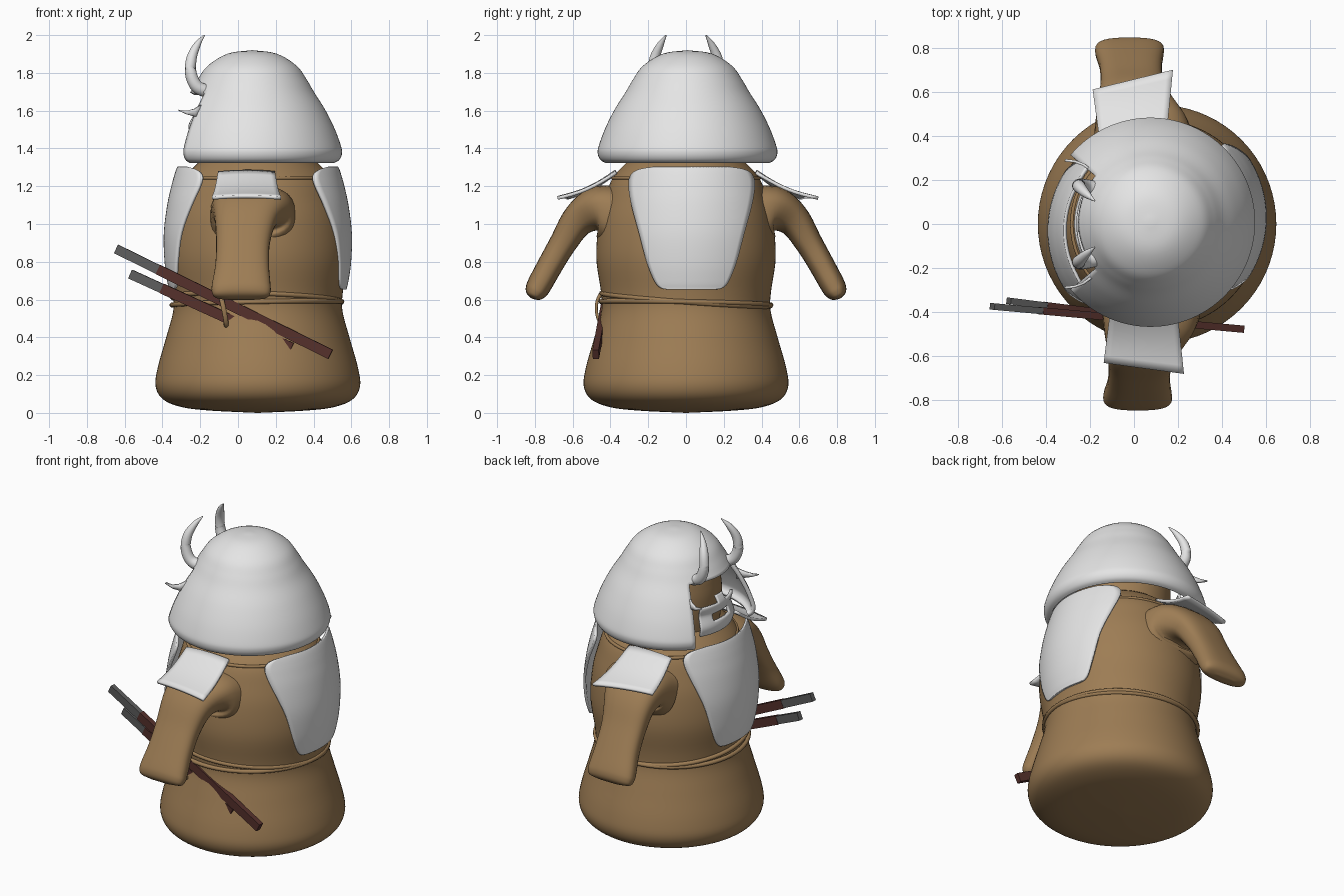
import bpy, bmesh, math
from mathutils import Vector, Matrix

if "Cube" in bpy.data.objects:
    bpy.data.objects.remove(bpy.data.objects["Cube"])


def material(name, rgb):
    m = bpy.data.materials.new(name)
    m.diffuse_color = (*rgb, 1)
    m.use_nodes = True
    m.node_tree.nodes["Principled BSDF"].inputs["Base Color"].default_value = m.diffuse_color
    return m


TAN = material("tan cloth", (0.34, 0.205, 0.09))
SILVER = material("silver plate", (0.78, 0.78, 0.78))
WOOD = material("dark red wood", (0.09, 0.03, 0.025))
GREY = material("grip grey", (0.11, 0.11, 0.11))


def smooth(points, n=5):
    """Catmull-Rom interpolation of tuples of any length."""
    p = [tuple(2 * a - b for a, b in zip(points[0], points[1]))] + list(points)
    p.append(tuple(2 * a - b for a, b in zip(points[-1], points[-2])))
    out = []
    for i in range(1, len(p) - 2):
        for k in range(n):
            t = k / n
            out.append(tuple(0.5 * (2 * b + (c - a) * t + (2 * a - 5 * b + 4 * c - d) * t * t
                                    + (3 * b - a - 3 * c + d) * t ** 3)
                             for a, b, c, d in zip(*p[i - 1:i + 3])))
    return out + [tuple(points[-1])]


def loft(name, rings, mat, closed=True, thick=0.0, cut=None, angle=50):
    """Skin a list of rings; optional cut rule removes faces, thick makes a shell."""
    bm = bmesh.new()
    rows = [[bm.verts.new(v) for v in r] for r in rings]
    n = len(rows[0])
    for a, b in zip(rows, rows[1:]):
        for i in range(n if closed else n - 1):
            j = (i + 1) % n
            bm.faces.new((a[i], a[j], b[j], b[i]))
    if closed and not thick:
        bm.faces.new(rows[0])
        bm.faces.new(rows[-1])
    if cut:
        gone = [f for f in bm.faces if cut(f.calc_center_median())]
        bmesh.ops.delete(bm, geom=gone, context='FACES')
    bmesh.ops.remove_doubles(bm, verts=bm.verts, dist=0.0005)
    bmesh.ops.recalc_face_normals(bm, faces=bm.faces)
    me = bpy.data.meshes.new(name)
    bm.to_mesh(me)
    bm.free()
    ob = bpy.data.objects.new(name, me)
    bpy.context.collection.objects.link(ob)
    me.materials.append(mat)
    if thick:
        s = ob.modifiers.new("shell", 'SOLIDIFY')
        s.thickness, s.offset = thick, 0
    finish(ob, angle)
    return ob


def finish(ob, angle=50):
    bpy.ops.object.select_all(action='DESELECT')
    ob.select_set(True)
    bpy.context.view_layer.objects.active = ob
    bpy.ops.object.shade_smooth_by_angle(angle=math.radians(angle))


def lathe(name, profile, cx, cy, mat, segs=72, **kw):
    rings = [[(cx + max(r, 0) * math.cos(math.tau * i / segs),
               cy + max(r, 0) * math.sin(math.tau * i / segs), z) for i in range(segs)]
             for r, z in smooth(profile)]
    return loft(name, rings, mat, **kw)


def tube(name, path, mat, segs=16):
    """Round tube through points (x, y, z, radius)."""
    pts = smooth(path)
    rings = []
    for i, p in enumerate(pts):
        c = Vector(p[:3])
        d = Vector(pts[min(i + 1, len(pts) - 1)][:3]) - Vector(pts[max(i - 1, 0)][:3])
        q = d.to_track_quat('Z', 'Y')
        rings.append([c + q @ Vector((p[3] * math.cos(math.tau * k / segs),
                                      p[3] * math.sin(math.tau * k / segs), 0))
                      for k in range(segs)])
    return loft(name, rings, mat)


def rope(name, loc, radius, rot=(0, 0, 0), minor=0.013, scale=(1, 1, 1)):
    bpy.ops.mesh.primitive_torus_add(location=loc, rotation=rot, major_radius=radius,
                                     minor_radius=minor, major_segments=64, minor_segments=10)
    ob = bpy.context.object
    ob.name = name
    ob.scale = scale
    ob.data.materials.append(TAN)
    finish(ob)


# Robe body and head
lathe("body", [(0, 0), (0.25, 0.012), (0.40, 0.03), (0.50, 0.07), (0.541, 0.14), (0.53, 0.24),
               (0.485, 0.40), (0.448, 0.54), (0.45, 0.64), (0.475, 0.82), (0.462, 1.0),
               (0.43, 1.13), (0.39, 1.24), (0.32, 1.32), (0.27, 1.36)], 0.105, 0, TAN)
lathe("head", [(0.26, 1.30), (0.275, 1.45), (0.27, 1.6), (0.22, 1.72), (0, 1.78)], 0.08, 0, TAN)

# Helmet with an open face towards -x
HX, HY = 0.075, 0.008


def face_opening(c):
    a = math.atan2(c.y - HY, -(c.x - HX))
    return c.z < 1.69 and abs(a) < math.radians(40)


lathe("helmet", [(0.43, 1.335), (0.452, 1.348), (0.463, 1.375), (0.458, 1.41), (0.425, 1.50),
                 (0.375, 1.60), (0.318, 1.69), (0.277, 1.76), (0.225, 1.83), (0.125, 1.89),
                 (0, 1.908)], HX, HY, SILVER, segs=108, thick=0.025, cut=face_opening, angle=40)

# Face mask with a mouth slot
mask = [[(0.07 - r * math.cos(a), r * math.sin(a), z)
         for a in [math.radians(-30 + 60 * i / 30) for i in range(31)]]
        for r, z in smooth([(0.325, 1.35), (0.335, 1.40), (0.315, 1.47), (0.325, 1.52), (0.30, 1.57)])]
loft("face_mask", mask, SILVER, closed=False, thick=0.015,
     cut=lambda c: (abs(c.y) < 0.08 and 1.425 < c.z < 1.47) or
                   (0.03 < abs(c.y) and c.z > 1.53))

# Horns and side flares of the helmet
for s, side in ((1, "left"), (-1, "right")):
    tube(side + "_horn", [(-0.16, s * .155, 1.70, .035), (-0.22, s * .17, 1.73, .034),
                          (-0.25, s * .175, 1.80, .031), (-0.245, s * .165, 1.88, .027),
                          (-0.215, s * .135, 1.95, .018), (-0.178, s * .105, 2.0, .003)], SILVER)
    flare = [[(-0.19, s * .24, 1.635 - .07 * t), (-0.23, s * .27, 1.61 - .04 * t),
              (-0.27, s * .285, 1.60 - .02 * t), (-0.315, s * .29, 1.605 - .005 * t)]
             for t in (0, 0.5, 1)]
    loft(side + "_helmet_flare", flare, SILVER, closed=False, thick=0.012)

# Chest and back plates: (z, half width, radius from the body axis)
outline = smooth([(0.655, 0.13, 0.462), (0.665, 0.165, 0.464), (0.70, 0.195, 0.472),
                  (0.80, 0.235, 0.486), (0.95, 0.275, 0.49), (1.10, 0.315, 0.472),
                  (1.20, 0.33, 0.45), (1.255, 0.32, 0.435), (1.285, 0.28, 0.425),
                  (1.30, 0.20, 0.418)], 4)
for s, name in ((1, "back_plate"), (-1, "chest_plate")):
    rows = []
    for z, w, r in outline:
        ys = [w * (i / 12 - 1) for i in range(25)]
        rows.append([(0.105 + s * math.sqrt(r * r - y * y), y + 0.03 * s, z) for y in ys])
    loft(name, rows, SILVER, closed=False, thick=0.016)

# Arms: (y, z, thickness, x centre, x width), plus shoulder plates
arm = smooth([(.36, 1.04, .34, .06, .46), (.47, 1.075, .25, .05, .42), (.57, 1.02, .18, .02, .33),
              (.65, .90, .145, .005, .285), (.72, .78, .135, 0, .285), (.775, .68, .13, -.005, .31),
              (.797, .64, .115, -.005, .31), (.81, .615, .075, -.005, .27), (.815, .605, .01, -.005, .12)])
for s, side, dx in ((1, "left", -0.015), (-1, "right", 0.022)):
    rings = []
    for i, (y, z, th, xc, w) in enumerate(arm):
        a, b = arm[max(i - 1, 0)], arm[min(i + 1, len(arm) - 1)]
        d = Vector((b[0] - a[0], b[1] - a[1])).normalized()
        ring = []
        for k in range(32):
            t = math.tau * k / 32
            c, q = math.cos(t), math.sin(t)
            u = math.copysign(abs(c) ** 0.75, c) * w / 2
            v = math.copysign(abs(q) ** 0.75, q) * th / 2
            ring.append((xc + dx + u, s * (y - d.y * v), z + d.x * v))
        rings.append(ring)
    loft(side + "_arm", rings, TAN)
    xm, slant = (-0.005, 0.09) if s > 0 else (0.045, 0.05)
    plate = []
    for t in [i / 8 for i in range(9)]:
        row = []
        for k in range(13):
            u = k / 6 - 1
            row.append((xm + u * (0.15 + 0.032 * t), s * (0.37 + 0.285 * t + slant * 0.5 * t * u),
                        1.28 - 0.135 * t - 0.02 * math.sin(math.pi * t) - 0.008 * u * u))
        plate.append(row)
    loft(side + "_shoulder_plate", plate, SILVER, closed=False, thick=0.018)

# Ropes at the waist and neck, with a hanging loop for the swords
rope("waist_rope_upper", (0.1, 0, 0.60), 0.448, (-0.075, 0.03, 0))
rope("waist_rope_lower", (0.1, 0, 0.58), 0.45, (-0.02, -0.02, 0))
rope("neck_rope", (0.105, 0, 1.243), 0.386, minor=0.01)
rope("sword_loop", (-0.08, -0.43, 0.55), 0.075, (0, math.pi / 2 - 0.2, 0.1), scale=(1.15, 0.6, 1))


# Swords: dark scabbard plus a grey grip
def bar(name, a, b, w, h, mat):
    a, b = Vector(a), Vector(b)
    x = (b - a).normalized()
    y = Vector((0, 0, 1)).cross(x).normalized()
    z = x.cross(y)
    bpy.ops.mesh.primitive_cube_add(size=1)
    ob = bpy.context.object
    ob.name = name
    m = Matrix((x * (b - a).length, y * w, z * h)).transposed().to_4x4()
    m.translation = (a + b) / 2
    ob.data.transform(m)
    ob.data.materials.append(mat)


for name, tip, end, split in (("long_sword", (-0.645, -0.375, 0.868), (0.49, -0.478, 0.31), 0.195),
                              ("short_sword", (-0.57, -0.35, 0.735), (0.285, -0.458, 0.345), 0.195)):
    mid = Vector(tip).lerp(Vector(end), split)
    bar(name + "_grip", tip, mid, 0.03, 0.05, GREY)
    bar(name + "_scabbard", mid, end, 0.033, 0.054, WOOD)
